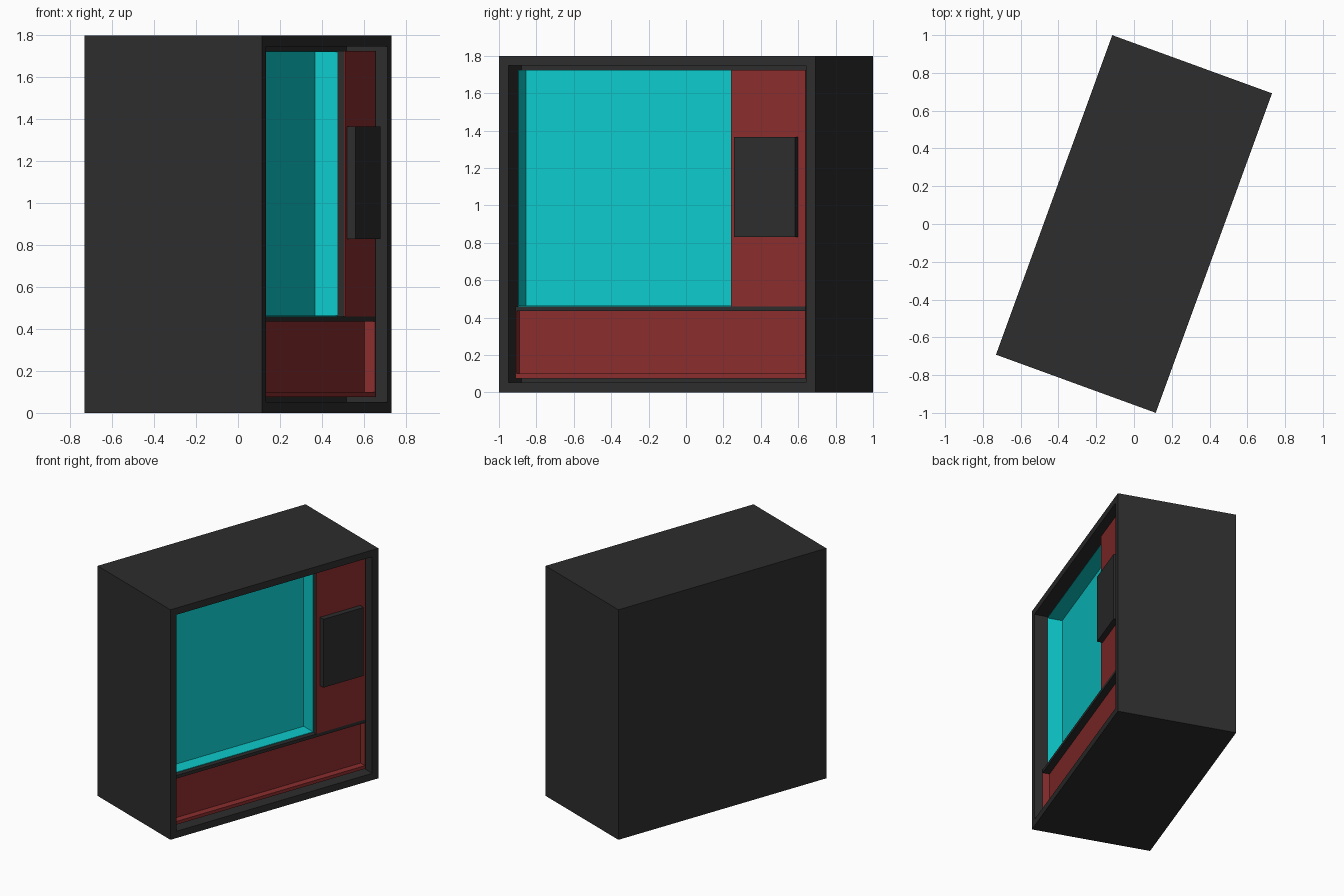
import bpy, bmesh, math
from mathutils import Vector

if "Cube" in bpy.data.objects:
    bpy.data.objects.remove(bpy.data.objects["Cube"])

TURN = math.radians(-20)   # whole model is turned about z; local +x is the open face


def material(name, rgb):
    m = bpy.data.materials.new(name)
    m.diffuse_color = (*rgb, 1)
    m.use_nodes = True
    m.node_tree.nodes["Principled BSDF"].inputs["Base Color"].default_value = m.diffuse_color
    return m


GRAY = material("charcoal", (0.026, 0.026, 0.026))
RED = material("dark red", (0.254, 0.026, 0.026))
CYAN = material("cyan", (0.004, 0.597, 0.604))


def add_box(bm, x, y, z):
    """Axis-aligned box from (min, max) pairs."""
    verts = bmesh.ops.create_cube(bm, size=1)["verts"]
    for v in verts:
        v.co = Vector([(r[0] + r[1]) / 2 + c * (r[1] - r[0])
                       for c, r in zip(v.co, (x, y, z))])


def finish(name, bm, mat):
    me = bpy.data.meshes.new(name)
    bmesh.ops.recalc_face_normals(bm, faces=bm.faces)
    bm.to_mesh(me)
    bm.free()
    me.materials.append(mat)
    ob = bpy.data.objects.new(name, me)
    ob.rotation_euler.z = TURN
    bpy.context.collection.objects.link(ob)
    return ob


def part(name, mat, *boxes):
    bm = bmesh.new()
    for b in boxes:
        add_box(bm, *b)
    return finish(name, bm, mat)


# Key lines: opening edges, recess depths, panel edge, shelf heights
L, R, BOT, TOP = -0.825, 0.825, 0.075, 1.725
FACE, RIM, BACK = 0.397, 0.36, 0.247
SPLIT, SH0, SH1 = 0.4, 0.435, 0.46
T = 0.004   # plate thickness

# Outer case: block with an inset, pushed-in front
bm = bmesh.new()
add_box(bm, (-0.45, 0.45), (-0.9, 0.9), (0, 1.8))
bmesh.ops.recalc_face_normals(bm, faces=bm.faces)
front = max(bm.faces, key=lambda f: f.calc_center_median().x)
bmesh.ops.inset_region(bm, faces=[front], thickness=0.075)
inner = bmesh.ops.extrude_discrete_faces(bm, faces=[front])["faces"][0]
bmesh.ops.translate(bm, verts=inner.verts, vec=(BACK - T - 0.45, 0, 0))
finish("case", bm, GRAY)

# Shelf and the block carrying the side panel
part("shelf", GRAY, ((BACK - T, FACE), (L, R), (SH0, SH1)))
part("side_block", GRAY, ((BACK - T, FACE - T), (SPLIT, R), (SH1, TOP)))
part("side_panel", RED, ((FACE - T, FACE), (SPLIT, R), (SH1, TOP)))

# Cyan display chamber: back plus four thin linings
part("chamber_lining", CYAN,
     ((BACK - T, BACK), (L, SPLIT), (SH1, TOP)),
     ((BACK, RIM), (L, L + T), (SH1, TOP)),
     ((BACK, RIM), (SPLIT - T, SPLIT), (SH1, TOP)),
     ((BACK, RIM), (L + T, SPLIT - T), (SH1, SH1 + T)),
     ((BACK, RIM), (L + T, SPLIT - T), (TOP - T, TOP)))

# Lower red tray: back, side linings and thick bottom lip
part("lower_tray", RED,
     ((BACK - T, 0.344), (L, R), (BOT, SH0)),
     ((0.344, FACE), (L, L + T), (0.10, SH0)),
     ((0.344, FACE), (R - T, R), (0.10, SH0)),
     ((0.344, FACE), (L, R), (BOT, 0.10)))

# Raised control box on the side panel
part("control_box", GRAY, ((FACE, 0.439), (0.432, 0.781), (0.83, 1.365)))
